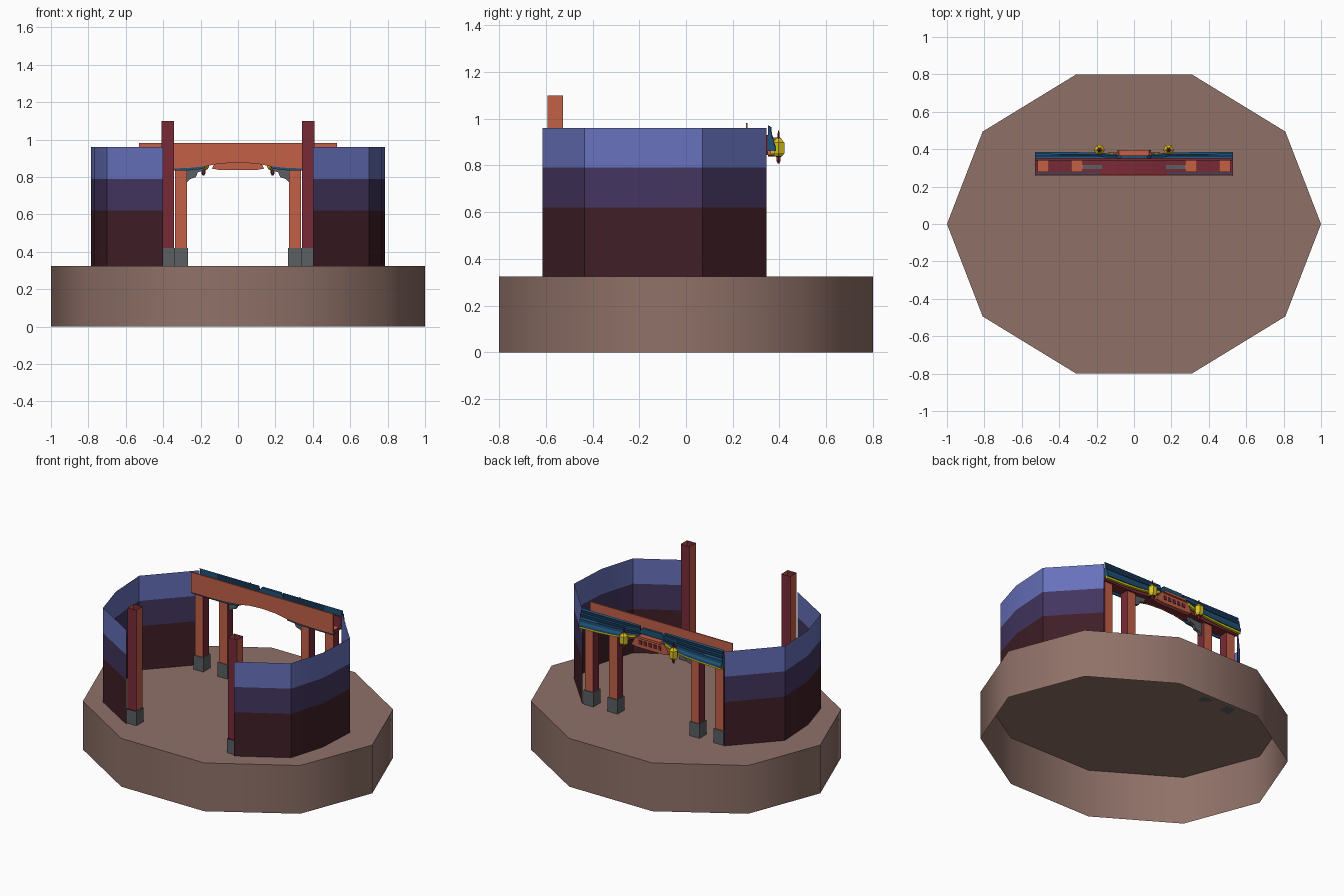
import bpy, bmesh, math
from mathutils import Vector

if "Cube" in bpy.data.objects:
    bpy.data.objects.remove(bpy.data.objects["Cube"])


def mat(name, *rgb):
    m = bpy.data.materials.new(name)
    m.diffuse_color = (*rgb, 1)
    m.use_nodes = True
    m.node_tree.nodes["Principled BSDF"].inputs["Base Color"].default_value = m.diffuse_color
    return m


EARTH = mat("earth_brown", .275, .165, .137)
DARK = mat("wall_dark_maroon", .050, .013, .020)
PURPLE = mat("wall_purple", .056, .036, .115)
BLUE = mat("wall_sky_blue", .135, .165, .50)
ORANGE = mat("painted_orange", .54, .115, .062)
RED = mat("deep_red", .19, .023, .037)
STONE = mat("stone_grey", .105, .115, .125)
TILE = mat("tile_blue", .014, .085, .19)
TILE_DARK = mat("tile_dark_blue", .008, .035, .09)
YELLOW = mat("lantern_yellow", .70, .56, .012)


def build(name, verts, faces, mats, rule=None, smooth=None):
    me = bpy.data.meshes.new(name)
    me.from_pydata(verts, [], faces)
    for m in mats:
        me.materials.append(m)
    bm = bmesh.new()
    bm.from_mesh(me)
    bmesh.ops.recalc_face_normals(bm, faces=bm.faces)
    if rule:
        for f in bm.faces:
            f.material_index = rule(f.normal, f.calc_center_median())
    bm.to_mesh(me)
    bm.free()
    ob = bpy.data.objects.new(name, me)
    bpy.context.collection.objects.link(ob)
    if smooth:
        bpy.ops.object.select_all(action='DESELECT')
        ob.select_set(True)
        bpy.context.view_layer.objects.active = ob
        bpy.ops.object.shade_smooth_by_angle(angle=math.radians(smooth))
    return ob


def box(name, x, y, z0, z1, w, d, mats, rule=None, caps=True):
    v = [(x + i * w / 2, y + j * d / 2, z) for z in (z0, z1)
         for i, j in ((-1, -1), (1, -1), (1, 1), (-1, 1))]
    f = [(i, (i + 1) % 4, (i + 1) % 4 + 4, i + 4) for i in range(4)]
    if caps:
        f += [(3, 2, 1, 0), (4, 5, 6, 7)]
    return build(name, v, f, mats, rule)


def loft(name, rings, mats, rule=None, closed=False, caps=False, smooth=None):
    """Skin a list of equally long point rows."""
    n = len(rings[0])
    v = [p for r in rings for p in r]
    f = [(a * n + i, a * n + (i + 1) % n, (a + 1) * n + (i + 1) % n, (a + 1) * n + i)
         for a in range(len(rings) - 1) for i in range(n if closed else n - 1)]
    if caps:
        f += [tuple(range(n)), tuple(range(len(v) - n, len(v)))]
    return build(name, v, f, mats, rule, smooth)


def plate(name, outline, y0, y1, material):
    """Extrude an xz outline along y."""
    return loft(name, [[(x, y, z) for x, z in outline] for y in (y0, y1)],
                [material], closed=True, caps=True)


# Ten-sided ground block, open underneath
ring = [(math.cos(math.tau * i / 10), .841 * math.sin(math.tau * i / 10)) for i in range(10)]
v = [(x, y, z) for z in (0, .325) for x, y in ring]
f = [(i, (i + 1) % 10, (i + 1) % 10 + 10, i + 10) for i in range(10)] + [tuple(range(10, 20))]
build("ground_block", v, f, [EARTH], smooth=50)

x_sides = lambda n, c: 1 if abs(n.x) > .5 else 0

# Lower edge of the gate beam, from centre to end
ARCH = [(0, .877), (.10, .872), (.17, .858), (.27, .848), (.40, .845), (.53, .845)]
ARCH_FULL = [(-x, z) for x, z in ARCH[:0:-1]] + ARCH

for s, side in ((-1, "left"), (1, "right")):
    # Thin bent wall with three colour bands
    path = [(.40, -.615), (.70, -.435), (.77, -.20), (.785, .07), (.53, .345)]
    loft(side + "_wall", [[(s * x, y, z) for x, y in path] for z in (.325, .62, .79, .96)],
         [DARK, PURPLE, BLUE], lambda n, c: 0 if c.z < .62 else 1 if c.z < .79 else 2, smooth=40)

    # Free-standing hollow front pillar
    box(side + "_front_pillar", s * .375, -.56, .42, 1.10, .066, .066,
        [RED, ORANGE], x_sides, caps=False)
    box(side + "_front_plinth", s * .375, -.56, .325, .42, .076, .076, [STONE], caps=False)

    # Pair of gate posts
    for x, tag in ((.305, "inner"), (.485, "outer")):
        box(f"{side}_{tag}_post", s * x, .308, .42, .86, .062, .062, [ORANGE, RED], x_sides)
        box(f"{side}_{tag}_plinth", s * x, .308, .325, .42, .074, .074, [STONE])

    # Corner brackets and blue rail under the beam
    bracket = [(.275, .77), (.275, .855), (.17, .862), (.185, .835), (.215, .825), (.225, .80), (.255, .79)]
    plate(side + "_bracket", [(s * x, z) for x, z in bracket], .295, .315, STONE)
    rail = [(.18, .845), (.18, .862), (.27, .855), (.53, .855), (.53, .835), (.27, .835)]
    plate(side + "_rail", [(s * x, z) for x, z in rail], .263, .272, TILE)

    # Stepped tiled eave, rising towards the middle
    prof = [(.350, .972), (.362, .965), (.362, .945), (.368, .940), (.368, .920), (.376, .910),
            (.376, .890), (.386, .875), (.386, .862), (.352, .862)]
    rows = []
    for x, low in ((.53, 0), (.40, .004), (.28, .012), (.19, .025), (.09, .055)):
        rows.append([(s * x, .350 + (y - .350) * (1 - low * 6),
                      .972 - (.972 - z) * (1 - low * 7)) for y, z in prof])
    loft(side + "_tiled_eave", rows, [TILE, TILE_DARK],
         lambda n, c: 1 if n.z < -.3 or .918 < c.z < .938 or .955 < c.z < .964 else 0,
         closed=True, caps=True)

    # Yellow fringe below the eave
    fringe = [(.53, .848), (.53, .866), (.40, .869), (.28, .876), (.20, .888), (.11, .915),
              (.11, .897), (.20, .870), (.28, .859), (.40, .851)]
    plate(side + "_fringe", [(s * x, z) for x, z in fringe], .362, .379, YELLOW)

    # Six-sided hanging lantern: red tassel, yellow body, red cap
    shape = [(.808, .004), (.822, .011), (.836, .010), (.840, .020), (.852, .029), (.898, .029),
             (.908, .018), (.915, .014), (.922, .005), (.950, .003)]
    rings = [[(s * .185 + r * math.cos(math.tau * i / 6), .396 + r * math.sin(math.tau * i / 6), z)
              for i in range(6)] for z, r in shape]
    loft(side + "_lantern", rings, [YELLOW, RED],
         lambda n, c: 1 if c.z < .838 or c.z > .916 else 0, closed=True, caps=True)

# Gate beam: front board, dark soffit behind it and back board
plate("beam_front_board", ARCH_FULL + [(.53, .982), (-.53, .982)], .256, .264, ORANGE)
loft("beam_soffit", [[(x, y, z + .004) for x, z in ARCH_FULL] for y in (.262, .352)], [RED])
plate("beam_back_board", ARCH_FULL + [(.53, .93), (-.53, .93)], .340, .352, RED)

# Carved middle panel on the back, with small raised bars
panel = [(-.14, .845), (-.10, .838), (.10, .838), (.14, .845), (.12, .885), (.09, .915), (-.09, .915), (-.12, .885)]
plate("carved_panel", panel, .352, .382, ORANGE)
for i in range(5):
    box(f"panel_carving_{i}", (i - 2) * .036, .384, .862, .888, .022, .007, [RED])
plate("panel_trim", [(-.09, .905), (.09, .905), (.08, .92), (-.08, .92)], .352, .395, ORANGE)

# Small blue gable cap over the panel
plate("middle_ridge", [(-.10, .925), (.10, .925), (.07, .965), (-.07, .965)], .350, .366, TILE)
